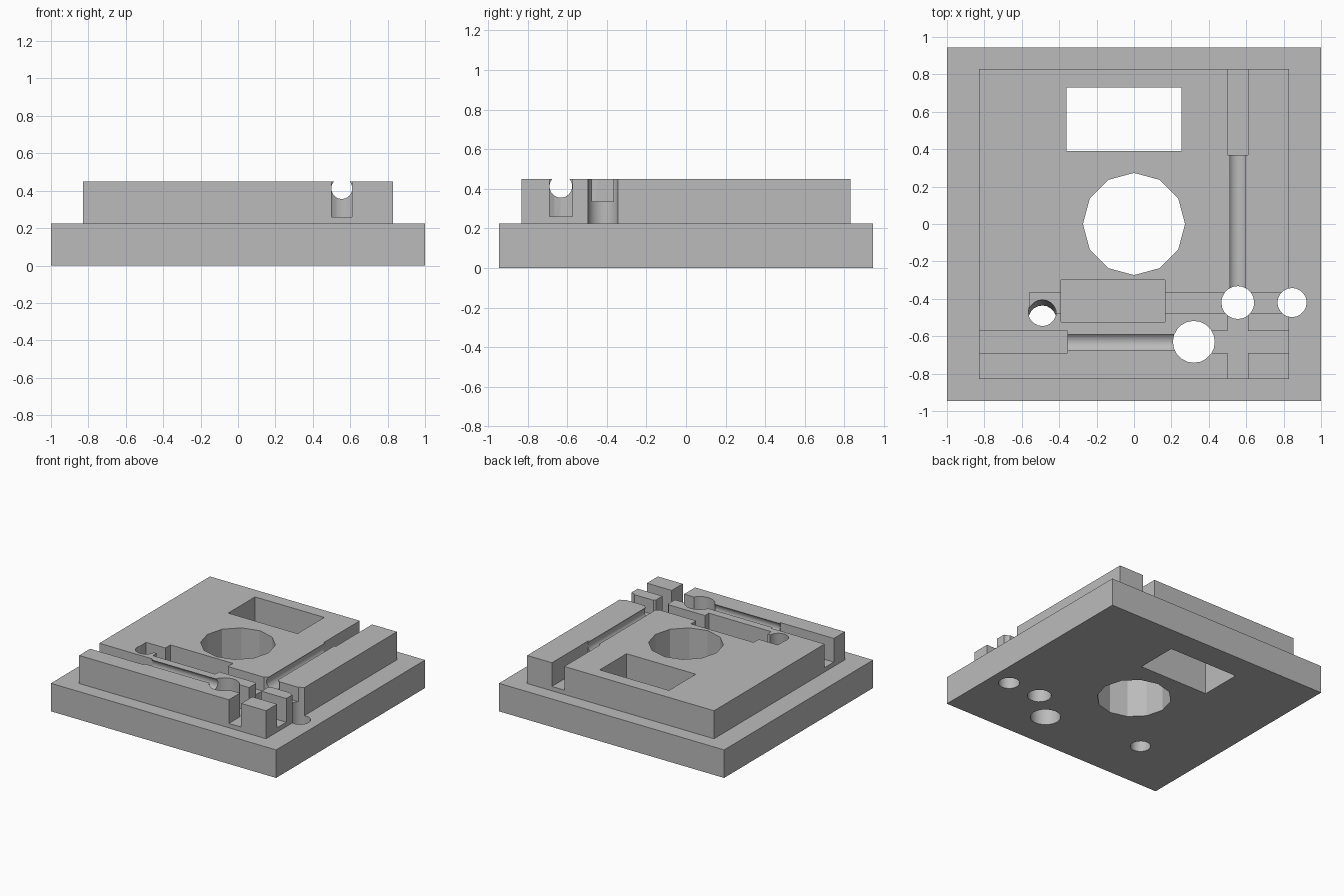
import bpy, bmesh, math
from mathutils import Matrix

default = bpy.data.objects.get("Cube")
if default:
    bpy.data.objects.remove(default, do_unlink=True)

grey = bpy.data.materials.new("plain grey")
grey.use_nodes = True
colour = (0.5, 0.5, 0.5, 1)
grey.diffuse_color = colour
grey.node_tree.nodes["Principled BSDF"].inputs["Base Color"].default_value = colour

BASE_TOP, TOP, OVER = 0.225, 0.45, 0.6
SLOT, SHALLOW, GROOVE_Z = 0.26, 0.335, 0.412
EDGE = 0.83


def make_object(name, bm):
    mesh = bpy.data.meshes.new(name)
    bm.to_mesh(mesh)
    bm.free()
    mesh.materials.append(grey)
    obj = bpy.data.objects.new(name, mesh)
    bpy.context.collection.objects.link(obj)
    return obj


def box(name, x0, x1, y0, y1, z0, z1):
    bm = bmesh.new()
    bmesh.ops.create_cube(bm, size=1)
    bmesh.ops.scale(bm, vec=(x1 - x0, y1 - y0, z1 - z0), verts=bm.verts)
    bmesh.ops.translate(bm, vec=((x0 + x1) / 2, (y0 + y1) / 2, (z0 + z1) / 2), verts=bm.verts)
    return make_object(name, bm)


def rod(name, centre, radius, length, sides, axis="Z", tilt=0):
    bm = bmesh.new()
    bmesh.ops.create_cone(bm, cap_ends=True, segments=sides, radius1=radius,
                          radius2=radius, depth=length)
    turn = Matrix.Rotation(tilt, 4, "X")
    if axis != "Z":
        turn = Matrix.Rotation(math.pi / 2, 4, "Y" if axis == "X" else "X")
    bmesh.ops.transform(bm, matrix=Matrix.Translation(centre) @ turn, verts=bm.verts)
    return make_object(name, bm)


# Stepped body
body = box("stepped_plate", -1, 1, -0.945, 0.945, 0, BASE_TOP)
raised = box("raised_block", -EDGE, EDGE, -EDGE, EDGE, 0.1, TOP)

cutters = [
    # Through openings
    box("window_cutter", -0.36, 0.255, 0.39, 0.73, -0.1, OVER),
    rod("main_bore_cutter", (0, 0, 0.2), 0.273, 1, 12),
    rod("large_hole_cutter", (0.32, -0.63, 0.2), 0.112, 1, 20),
    rod("crossing_hole_cutter", (0.555, -0.42, 0.2), 0.088, 1, 20),
    rod("edge_hole_cutter", (0.845, -0.42, 0.2), 0.078, 1, 20),
    rod("tilted_hole_cutter", (-0.49, -0.475, 0.4), 0.075, 1.4, 20, tilt=-0.09),
    # Square slots along the side and the front
    box("side_slot_back_cutter", 0.5, 0.61, 0.37, 0.9, SLOT, OVER),
    box("side_slot_front_cutter", 0.5, 0.61, -0.9, -0.4, SLOT, OVER),
    box("front_slot_right_cutter", -0.9, -0.355, -0.69, -0.573, SLOT, OVER),
    box("front_slot_left_cutter", 0.32, 0.9, -0.69, -0.573, SLOT, OVER),
    # Round grooves joining the slots
    rod("side_groove_cutter", (0.555, 0, GROOVE_Z), 0.056, 0.84, 32, "Y"),
    rod("front_groove_cutter", (-0.03, -0.632, GROOVE_Z), 0.057, 0.7, 32, "X"),
    # Shallow channel with a deeper pocket
    box("channel_cutter", -0.56, 0.9, -0.475, -0.365, SHALLOW, OVER),
    box("pocket_cutter", -0.39, 0.165, -0.525, -0.3, 0.255, OVER),
]


def add_boolean(tool, operation):
    mod = body.modifiers.new(tool.name, "BOOLEAN")
    mod.operation = operation
    mod.solver = "EXACT"
    mod.object = tool
    tool.hide_render = True


add_boolean(raised, "UNION")
for cutter in cutters:
    add_boolean(cutter, "DIFFERENCE")

# Bake the cuts and drop the helpers
graph = bpy.context.evaluated_depsgraph_get()
result = bpy.data.meshes.new_from_object(body.evaluated_get(graph))
body.modifiers.clear()
body.data = result
for helper in [raised] + cutters:
    bpy.data.objects.remove(helper, do_unlink=True)

# Smooth the round grooves, keep edges crisp
bpy.ops.object.select_all(action="DESELECT")
body.select_set(True)
bpy.context.view_layer.objects.active = body
bpy.ops.object.shade_smooth_by_angle(angle=math.radians(20))
